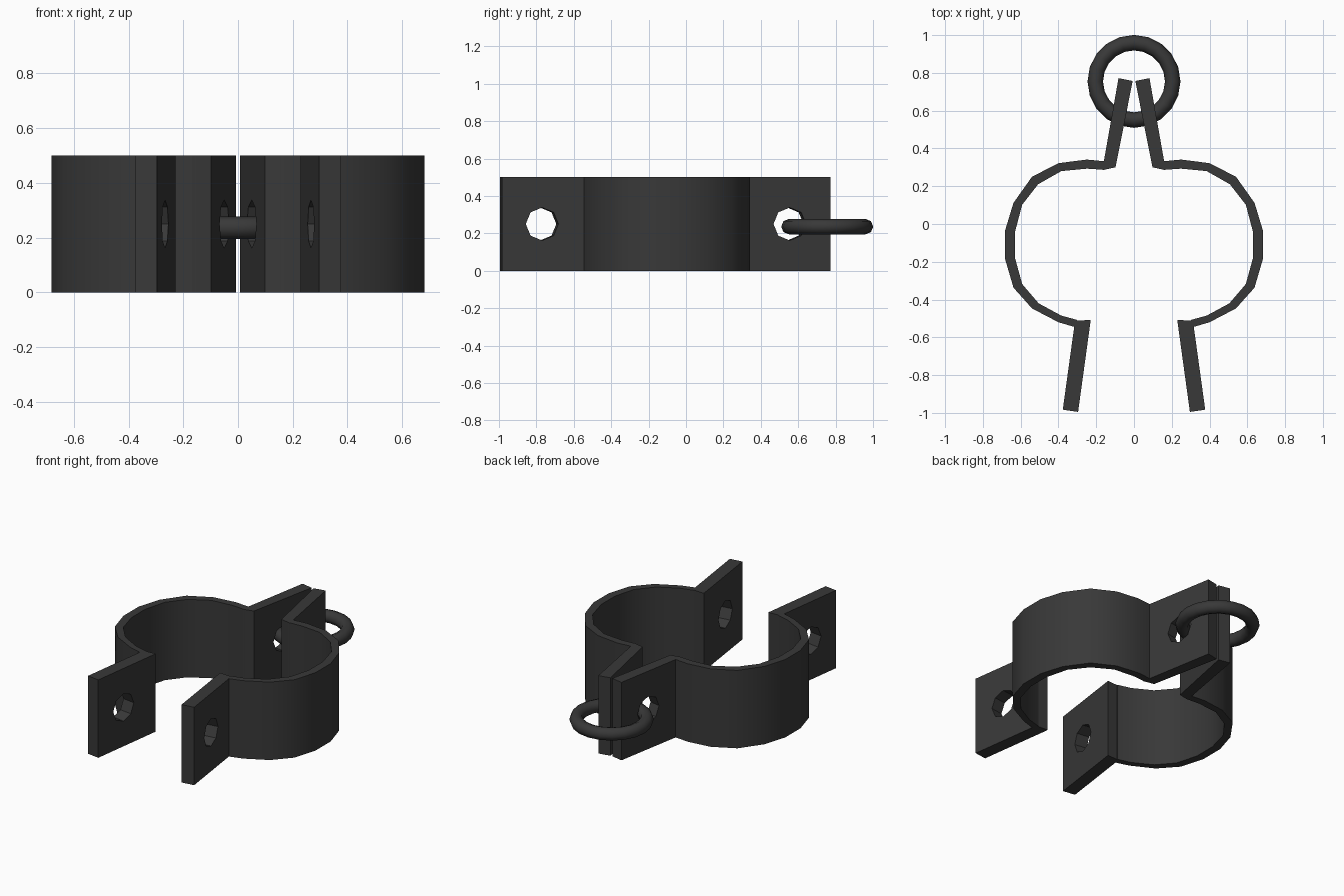
import bpy, math
from mathutils import Vector

if "Cube" in bpy.data.objects:
    bpy.data.objects.remove(bpy.data.objects["Cube"])

HEIGHT = 0.5
dark = bpy.data.materials.new("dark_metal")
dark.diffuse_color = (0.04, 0.04, 0.04, 1)
dark.use_nodes = True
dark.node_tree.nodes["Principled BSDF"].inputs["Base Color"].default_value = dark.diffuse_color


def prism(name, outline):
    """Extrude a counter-clockwise xy outline from z = 0 to HEIGHT."""
    n = len(outline)
    verts = [(x, y, z) for z in (0, HEIGHT) for x, y in outline]
    faces = [[i, (i + 1) % n, n + (i + 1) % n, n + i] for i in range(n)]
    faces += [list(range(n))[::-1], list(range(n, 2 * n))]
    mesh = bpy.data.meshes.new(name)
    mesh.from_pydata(verts, [], faces)
    mesh.materials.append(dark)
    obj = bpy.data.objects.new(name, mesh)
    bpy.context.collection.objects.link(obj)
    return obj


def mirror(obj):
    mod = obj.modifiers.new("mirror", 'MIRROR')
    mod.use_mirror_merge = False


def smooth(obj):
    bpy.ops.object.select_all(action='DESELECT')
    obj.select_set(True)
    bpy.context.view_layer.objects.active = obj
    bpy.ops.object.shade_smooth_by_angle(angle=math.radians(35))


def flange(name, outline, hole_y):
    """Slanted plate with an eight-sided hole through its thickness."""
    obj = prism(name, outline)
    a, b, c, d = [Vector(p) for p in outline]
    low, high = (a + b) / 2, (c + d) / 2
    t = (hole_y - low.y) / (high.y - low.y)
    centre = low.lerp(high, t)
    along = high - low
    normal = Vector((along.y, -along.x, 0))
    bpy.ops.mesh.primitive_cylinder_add(vertices=8, radius=0.088, depth=0.3,
                                        location=(centre.x, centre.y, 0.25))
    cutter = bpy.context.object
    cutter.name = name + "_hole_cutter"
    cutter.rotation_euler = (0, math.pi / 2, math.atan2(normal.y, normal.x))
    cutter.hide_render = True
    cutter.hide_set(True)
    mod = obj.modifiers.new("hole", 'BOOLEAN')
    mod.operation = 'DIFFERENCE'
    mod.solver = 'EXACT'
    mod.object = cutter
    mirror(obj)


# Curved clamp bands
outer = [(0.315, -0.545), (0.40, -0.52), (0.54, -0.447), (0.638, -0.337),
         (0.682, -0.187), (0.682, -0.033), (0.638, 0.112), (0.54, 0.25),
         (0.40, 0.322), (0.25, 0.341), (0.155, 0.332)]
inner = [(0.155, 0.287), (0.25, 0.293), (0.385, 0.28), (0.508, 0.21),
         (0.592, 0.102), (0.63, -0.042), (0.63, -0.18), (0.592, -0.318),
         (0.505, -0.42), (0.385, -0.485), (0.30, -0.508)]
band = prism("clamp_band", outer + inner)
smooth(band)
mirror(band)

# Bolt flanges, front pair and back pair
flange("front_flange", [(0.296, -0.995), (0.377, -0.983),
                        (0.312, -0.512), (0.229, -0.508)], -0.775)
flange("back_flange", [(0.098, 0.30), (0.168, 0.285),
                       (0.082, 0.772), (0.007, 0.757)], 0.548)

# Ring through the back flanges
bpy.ops.mesh.primitive_torus_add(major_segments=20, minor_segments=8,
                                 major_radius=0.205, minor_radius=0.041,
                                 location=(0, 0.755, 0.236))
ring = bpy.context.object
ring.name = "ring"
ring.data.materials.append(dark)
bpy.ops.object.shade_smooth()
